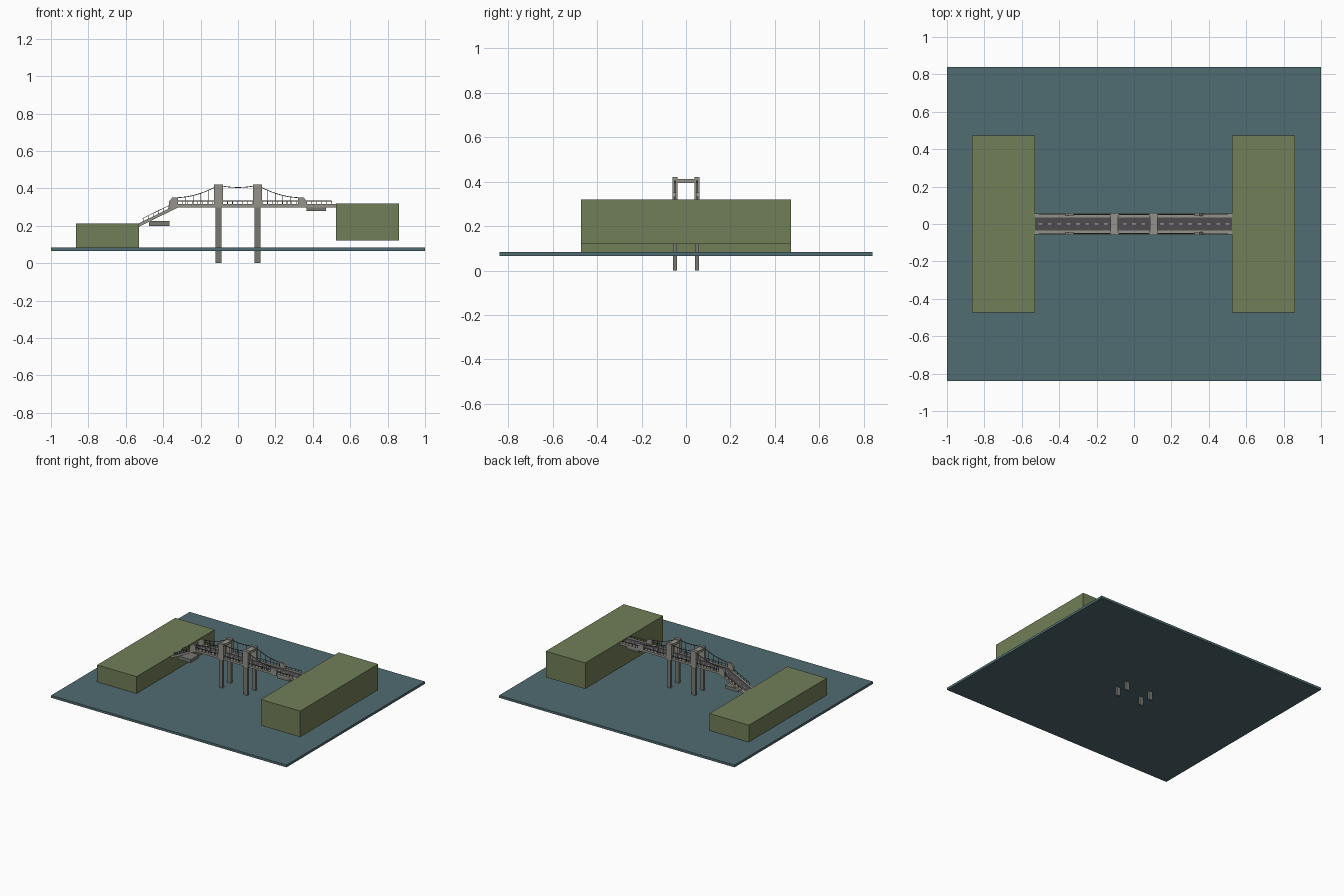
import bpy
import bmesh

if "Cube" in bpy.data.objects:
    bpy.data.objects.remove(bpy.data.objects["Cube"], do_unlink=True)


def material(name, r, g, b):
    m = bpy.data.materials.new(name)
    m.use_nodes = True
    m.diffuse_color = (r, g, b, 1)
    m.node_tree.nodes["Principled BSDF"].inputs["Base Color"].default_value = (r, g, b, 1)
    return m


water = material("water blue", 0.08, 0.15, 0.17)
grass = material("grass green", 0.165, 0.21, 0.095)
stone = material("pale concrete", 0.30, 0.29, 0.25)
pier = material("grey concrete", 0.19, 0.19, 0.17)
asphalt = material("asphalt", 0.08, 0.073, 0.08)
paint = material("road paint", 0.55, 0.55, 0.52)
steel = material("dark steel", 0.10, 0.095, 0.08)


def finish(name, bm, mat):
    bmesh.ops.recalc_face_normals(bm, faces=bm.faces)
    me = bpy.data.meshes.new(name)
    bm.to_mesh(me)
    bm.free()
    me.materials.append(mat)
    ob = bpy.data.objects.new(name, me)
    bpy.context.collection.objects.link(ob)
    return ob


def add_prism(bm, outline, y0, y1):
    """Extrude an x-z outline from y0 to y1."""
    face = bm.faces.new([bm.verts.new((x, y0, z)) for x, z in outline])
    out = bmesh.ops.extrude_face_region(bm, geom=[face])
    verts = [v for v in out["geom"] if isinstance(v, bmesh.types.BMVert)]
    bmesh.ops.translate(bm, verts=verts, vec=(0, y1 - y0, 0))


def add_box(bm, x0, x1, y0, y1, z0, z1):
    add_prism(bm, [(x0, z0), (x1, z0), (x1, z1), (x0, z1)], y0, y1)


def box(name, mat, *size):
    bm = bmesh.new()
    add_box(bm, *size)
    return finish(name, bm, mat)


# Path of the roadway: a ramp on the right, level elsewhere
START, KINK, END = -0.53, -0.32, 0.525
LOW, HIGH = 0.207, 0.31


def deck_z(x):
    return LOW + (HIGH - LOW) * min(1, (x - START) / (KINK - START))


def add_strip(bm, y0, y1, low, high, x0=START, x1=END):
    xs = [x0] + ([KINK] if x0 < KINK < x1 else []) + [x1]
    outline = [(x, deck_z(x) + low) for x in xs]
    outline += [(x, deck_z(x) + high) for x in reversed(xs)]
    add_prism(bm, outline, y0, y1)


def strips(name, mat, sections):
    bm = bmesh.new()
    for s in sections:
        add_strip(bm, *s)
    return finish(name, bm, mat)


# Water and banks
box("water", water, -1, 1, -0.84, 0.84, 0.065, 0.083)
box("low_bank", grass, -0.865, -0.53, -0.473, 0.473, 0.08, 0.213)
box("high_bank", grass, 0.525, 0.86, -0.473, 0.473, 0.12, 0.32)

# Deck, road, pavements and lane marks
strips("deck", stone, [(-0.052, 0.052, -0.012, 0.0)])
strips("road", asphalt, [(-0.036, 0.036, 0.0, 0.002)])
strips("pavements", stone, [(-0.056, -0.036, -0.01, 0.006), (0.036, 0.056, -0.01, 0.006)])
dashes = [START + 0.02 + i * 0.05 for i in range(21)]
strips("lane_marks", paint, [(-0.003, 0.003, 0.002, 0.003, x, x + 0.02) for x in dashes])

# Railings on both edges
bm = bmesh.new()
for s in (-1, 1):
    y = s * 0.053
    add_strip(bm, y - 0.001, y + 0.001, 0.021, 0.024, -0.51, 0.5)
    for i in range(39):
        x = -0.508 + i * 0.0265
        add_strip(bm, y - 0.001, y + 0.001, 0.004, 0.022, x, x + 0.003)
finish("railings", bm, steel)

# Towers: slim legs below, wider posts and a cross beam above
legs, posts = bmesh.new(), bmesh.new()
for t in (-0.105, 0.105):
    for s in (-1, 1):
        y = s * 0.049
        add_box(legs, t - 0.016, t + 0.016, y - 0.009, y + 0.009, 0, 0.302)
        add_box(posts, t - 0.024, t + 0.024, y - 0.011, y + 0.011, 0.298, 0.42)
    add_box(posts, t - 0.02, t + 0.02, -0.04, 0.04, 0.395, 0.413)
finish("tower_legs", legs, pier)
finish("tower_tops", posts, stone)

# Anchor blocks where the cables meet the deck
bm = bmesh.new()
for e in (-1, 1):
    for s in (-1, 1):
        y = s * 0.052
        outline = [(0.32, 0.298), (0.37, 0.298), (0.37, 0.33), (0.35, 0.352), (0.32, 0.352)]
        add_prism(bm, [(e * x, z) for x, z in outline], y - 0.008, y + 0.008)
finish("anchor_blocks", bm, stone)

# Footings under the approaches
box("low_footing", pier, -0.475, -0.367, -0.05, 0.05, 0.2, 0.225)
box("high_footing", pier, 0.365, 0.47, -0.05, 0.05, 0.28, 0.3)


# Main cables and hangers
def cable_z(x):
    a = abs(x)
    if a < 0.105:
        return 0.405 + 0.012 * (a / 0.105) ** 2
    return 0.35 + 0.067 * ((0.34 - a) / 0.235) ** 2


cables, hangers = bmesh.new(), bmesh.new()
r = 0.002
for s in (-1, 1):
    y = s * 0.049
    xs = [-0.34 + i * 0.01 for i in range(69)]
    outline = [(x, cable_z(x) - r) for x in xs] + [(x, cable_z(x) + r) for x in reversed(xs)]
    add_prism(cables, outline, y - r, y + r)
    for i in range(-7, 8):
        x = i * 0.04
        if abs(abs(x) - 0.105) > 0.026:
            add_box(hangers, x - 0.001, x + 0.001, y - 0.001, y + 0.001, 0.312, cable_z(x))
finish("main_cables", cables, steel)
finish("hangers", hangers, steel)
